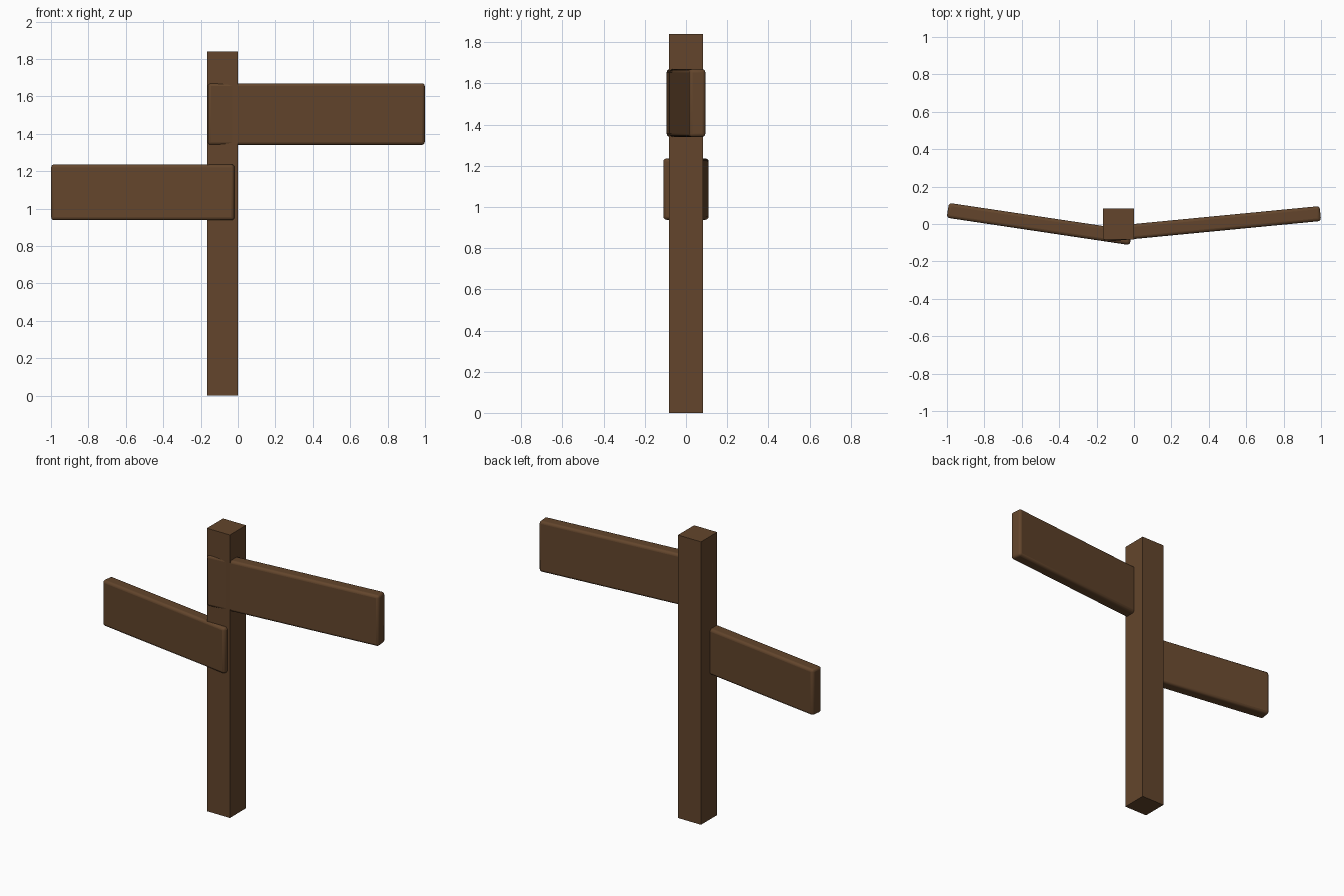
import bpy
from math import radians

if "Cube" in bpy.data.objects:
    bpy.data.objects.remove(bpy.data.objects["Cube"])

wood = bpy.data.materials.new("brown_wood")
wood.diffuse_color = (0.125, 0.06, 0.025, 1)
wood.use_nodes = True
wood.node_tree.nodes["Principled BSDF"].inputs["Base Color"].default_value = wood.diffuse_color


def block(name, center, size, turn=0, bevel=0):
    bpy.ops.mesh.primitive_cube_add(size=1, location=center, rotation=(0, 0, radians(turn)))
    ob = bpy.context.object
    ob.name = name
    ob.scale = size
    bpy.ops.object.transform_apply(location=False, rotation=False, scale=True)
    ob.data.materials.append(wood)
    if bevel:
        bpy.ops.object.shade_smooth_by_angle(angle=radians(40))
        mod = ob.modifiers.new("rounded_edges", 'BEVEL')
        mod.width = bevel
        mod.segments = 3
    return ob


# Square upright post
block("post", (-0.083, 0, 0.92), (0.166, 0.166, 1.84))

# Two sign boards with softened edges, each swung slightly backwards
block("upper_board", (0.416, 0, 1.505), (1.166, 0.08, 0.33), turn=5.5, bevel=0.016)
block("lower_board", (-0.506, 0, 1.087), (0.99, 0.08, 0.298), turn=-8.5, bevel=0.016)
